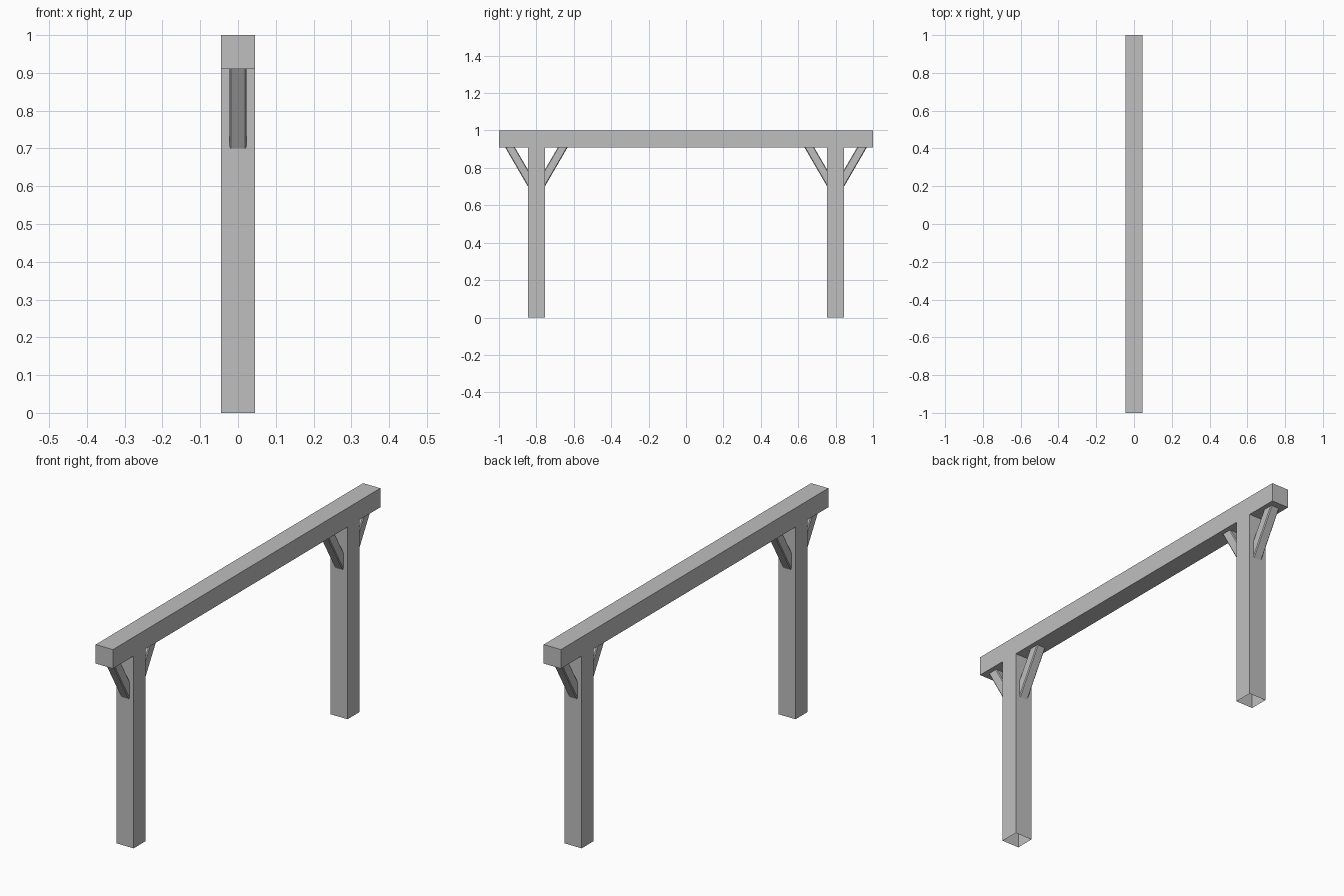
import bpy
import bmesh

old = bpy.data.objects.get("Cube")
if old:
    bpy.data.objects.remove(old, do_unlink=True)

HALF = 0.045       # half thickness of the posts and beam
UNDER = 0.91       # underside of the beam
POST_Y = 0.8       # distance of each post from the middle

grey = bpy.data.materials.new("plain_grey")
grey.use_nodes = True
colour = (0.52, 0.52, 0.52, 1)
grey.diffuse_color = colour
grey.node_tree.nodes["Principled BSDF"].inputs["Base Color"].default_value = colour


def finish(name, bm):
    bmesh.ops.recalc_face_normals(bm, faces=bm.faces)
    mesh = bpy.data.meshes.new(name)
    bm.to_mesh(mesh)
    bm.free()
    mesh.materials.append(grey)
    obj = bpy.data.objects.new(name, mesh)
    bpy.context.collection.objects.link(obj)
    return obj


def box(name, y0, y1, z0, z1, open_ends=False):
    bm = bmesh.new()
    bmesh.ops.create_cube(bm, size=1)
    for v in bm.verts:
        v.co.x *= 2 * HALF
        v.co.y = y1 if v.co.y > 0 else y0
        v.co.z = z1 if v.co.z > 0 else z0
    if open_ends:
        bm.normal_update()
        ends = [f for f in bm.faces if abs(f.normal.z) > 0.9]
        bmesh.ops.delete(bm, geom=ends, context="FACES_ONLY")
    return finish(name, bm)


def brace(name, post_y, side):
    # Slanted prism from the post face up to the beam, long edges chamfered
    profile = [(0, 0.70), (0.122, UNDER), (0.07, UNDER), (0, 0.79)]
    bm = bmesh.new()
    verts = [bm.verts.new((-0.023, post_y + side * (HALF + d), z)) for d, z in profile]
    face = bm.faces.new(verts)
    new = bmesh.ops.extrude_face_region(bm, geom=[face])["geom"]
    for v in new:
        if isinstance(v, bmesh.types.BMVert):
            v.co.x = 0.023
    bmesh.ops.recalc_face_normals(bm, faces=bm.faces)
    slanted = [e for e in bm.edges
               if abs(e.verts[0].co.y - e.verts[1].co.y) > 0.01
               and abs(e.verts[0].co.z - e.verts[1].co.z) > 0.01]
    bmesh.ops.bevel(bm, geom=slanted, offset=0.004, segments=1, affect="EDGES")
    return finish(name, bm)


# Top beam
box("top_beam", -1, 1, UNDER, 1)

# Hollow-ended posts, each with an outer and an inner brace
for label, s in (("front", -1), ("back", 1)):
    y = s * POST_Y
    box(label + "_post", y - HALF, y + HALF, 0, UNDER, open_ends=True)
    brace(label + "_outer_brace", y, s)
    brace(label + "_inner_brace", y, -s)
